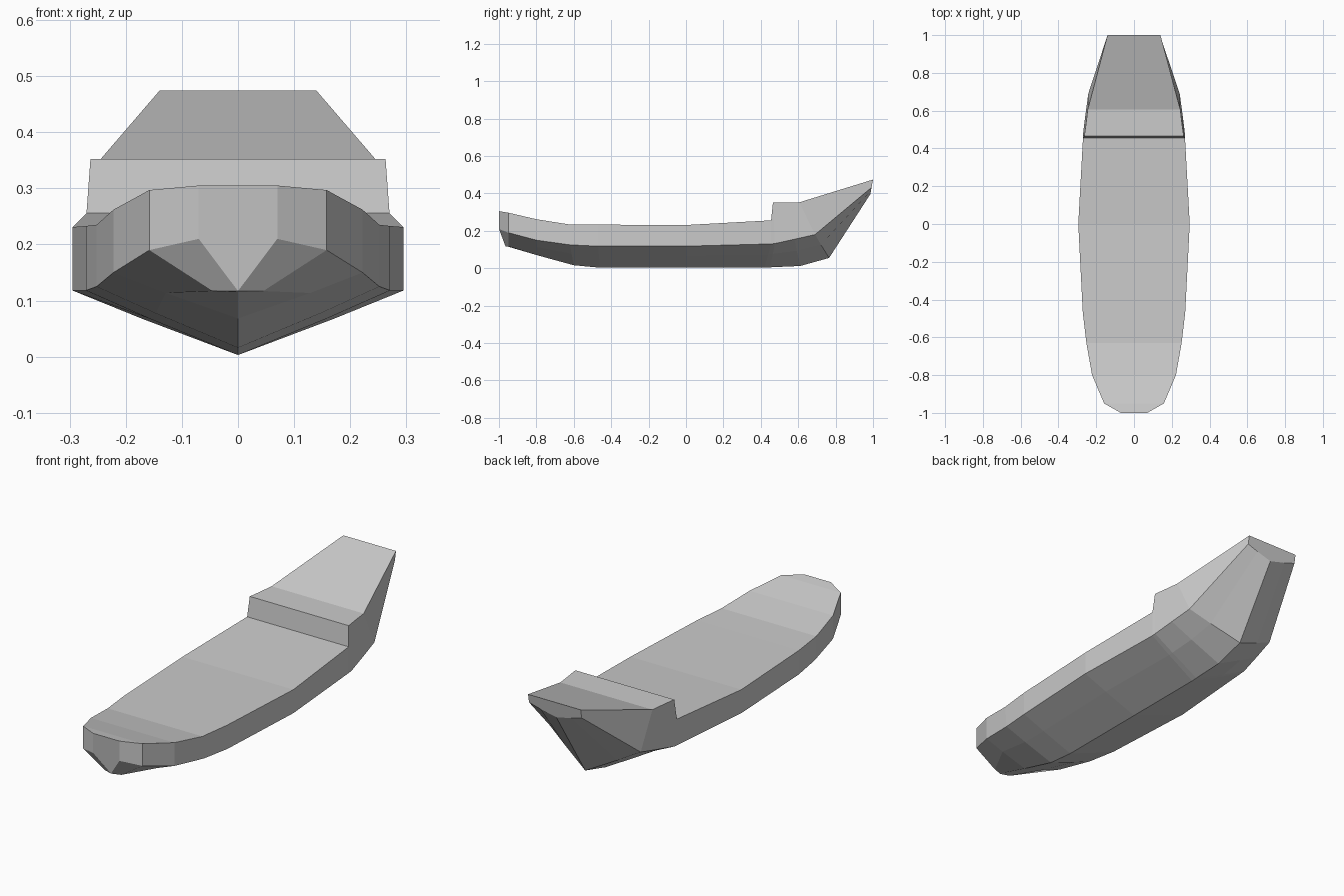
import bpy, bmesh

# Hull stations, bow to stern: keel (y, z), chine (x, y, z), deck edge (x, y, z)
stations = [
    ((-0.965, 0.117), (0.07, -1.0, 0.21), (0.07, -1.0, 0.305)),
    ((-0.95, 0.115), (0.158, -0.95, 0.19), (0.158, -0.95, 0.297)),
    ((-0.79, 0.068), (0.222, -0.80, 0.15), (0.222, -0.80, 0.262)),
    ((-0.60, 0.016), (0.252, -0.62, 0.125), (0.252, -0.63, 0.235)),
    ((-0.46, 0.003), (0.271, -0.47, 0.118), (0.271, -0.47, 0.233)),
    ((0.0, 0.003), (0.295, 0.0, 0.118), (0.295, 0.0, 0.231)),
    ((0.42, 0.003), (0.27, 0.455, 0.13), (0.27, 0.455, 0.256)),
    ((0.45, 0.005), (0.27, 0.475, 0.132), (0.263, 0.465, 0.352)),   # poop step
    ((0.61, 0.012), (0.257, 0.58, 0.155), (0.254, 0.53, 0.352)),
    ((0.765, 0.055), (0.242, 0.69, 0.18), (0.245, 0.605, 0.352)),
    ((0.985, 0.395), (0.14, 0.992, 0.432), (0.14, 1.0, 0.474)),
]


def section(i, keel, chine, deck):
    """Closed V-bottomed cross-section, mirrored about x = 0."""
    k = (0, *keel)
    mid = [a + 0.58 * (b - a) for a, b in zip(k, chine)]
    mid[2] -= 0.002
    if i == 0:
        mid = list(k)
    elif i == 1:
        mid = [0.045, keel[0], 0.117]
    half = [deck, chine, mid]
    return half + [k] + [(-x, y, z) for x, y, z in reversed(half)]


# Loft the sections into a closed hull
bm = bmesh.new()
rings = [[bm.verts.new(p) for p in section(i, *s)] for i, s in enumerate(stations)]
for a, b in zip(rings, rings[1:]):
    n = len(a)
    for j in range(n):
        k = (j + 1) % n
        bm.faces.new((a[j], a[k], b[k], b[j]))
bm.faces.new(rings[0])       # bow plate
bm.faces.new(rings[-1])      # stern plate
bmesh.ops.remove_doubles(bm, verts=bm.verts, dist=0.0005)
bmesh.ops.recalc_face_normals(bm, faces=bm.faces)
mesh = bpy.data.meshes.new("boat_hull")
bm.to_mesh(mesh)
bm.free()
bpy.context.collection.objects.link(bpy.data.objects.new("boat_hull", mesh))
